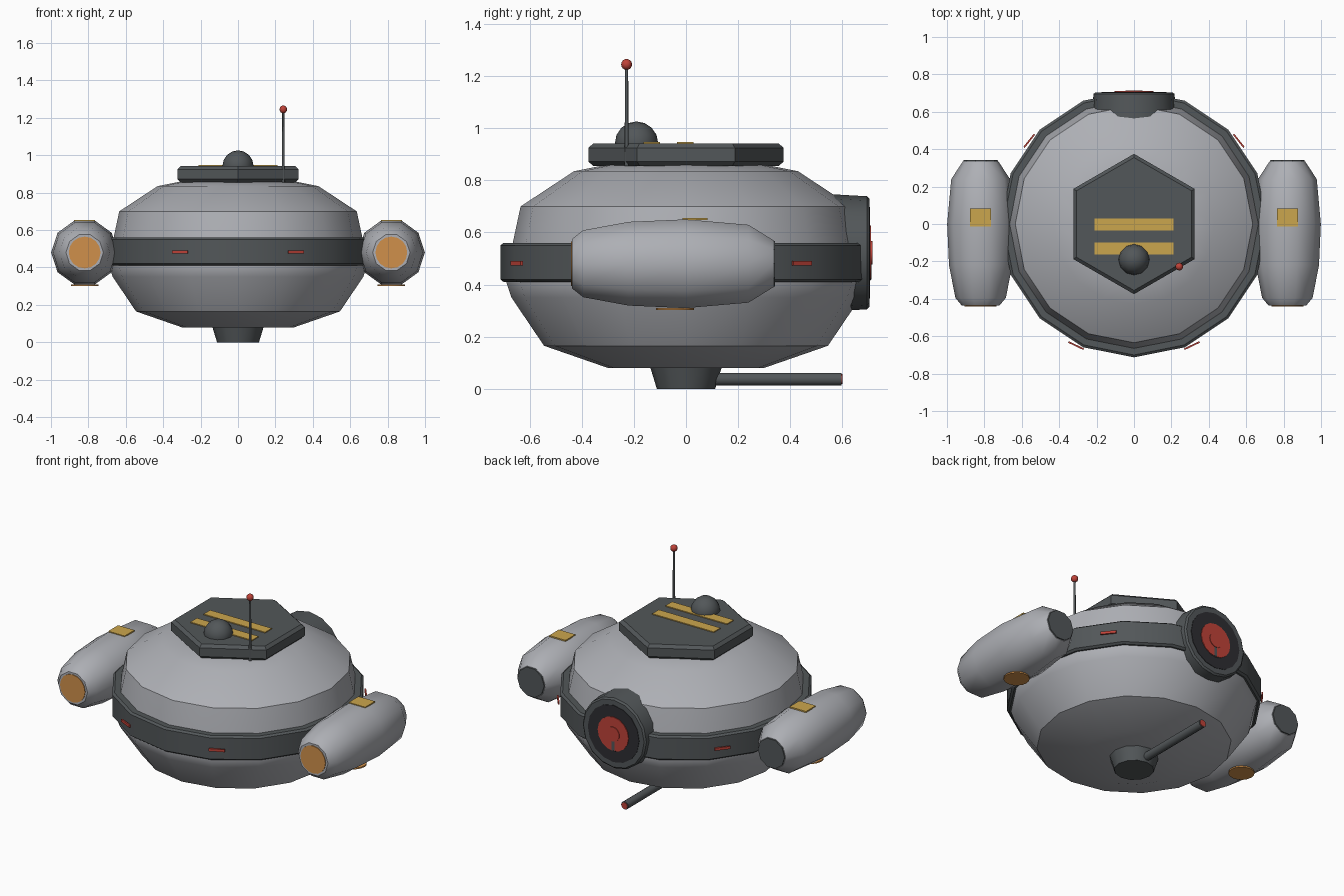
import bpy, bmesh, math
from mathutils import Matrix, Vector

if "Cube" in bpy.data.objects:
    bpy.data.objects.remove(bpy.data.objects["Cube"])


def material(name, rgb):
    m = bpy.data.materials.new(name)
    m.diffuse_color = (*rgb, 1)
    m.use_nodes = True
    m.node_tree.nodes["Principled BSDF"].inputs["Base Color"].default_value = m.diffuse_color
    return m


GREY = material("hull grey", (0.42, 0.43, 0.46))
DARK = material("dark trim", (0.085, 0.095, 0.10))
BLACK = material("port black", (0.027, 0.027, 0.032))
YELLOW = material("marking yellow", (0.60, 0.38, 0.075))
ORANGE = material("intake orange", (0.63, 0.28, 0.07))
RED = material("signal red", (0.52, 0.055, 0.04))


def finish(name, bm, mat, angle=30):
    bmesh.ops.recalc_face_normals(bm, faces=bm.faces)
    me = bpy.data.meshes.new(name)
    bm.to_mesh(me)
    bm.free()
    me.materials.append(mat)
    me.shade_smooth()
    me.set_sharp_from_angle(angle=math.radians(angle))
    ob = bpy.data.objects.new(name, me)
    bpy.context.collection.objects.link(ob)
    return ob


def lathe(name, profile, mat, sides=16, axis="z", at=(0, 0, 0), phase=0, angle=30, caps=True):
    """Revolve (radius, height) points around z or y."""
    bm = bmesh.new()
    rings = []
    for r, h in profile:
        ring = []
        for i in range(sides):
            a = math.radians(phase) + math.tau * i / sides
            c, s = r * math.cos(a), r * math.sin(a)
            p = (c, s, h) if axis == "z" else (c, h, s)
            ring.append(bm.verts.new(Vector(p) + Vector(at)))
        rings.append(ring)
    for a, b in zip(rings, rings[1:]):
        for i in range(sides):
            j = (i + 1) % sides
            bm.faces.new((a[i], a[j], b[j], b[i]))
    if caps:
        bm.faces.new(rings[0])
        bm.faces.new(rings[-1])
    return finish(name, bm, mat, angle)


def box(name, centre, size, mat, turn=0):
    bm = bmesh.new()
    m = Matrix.Translation(centre) @ Matrix.Rotation(turn, 4, "Z") @ Matrix.Diagonal((*size, 1))
    bmesh.ops.create_cube(bm, size=1, matrix=m)
    return finish(name, bm, mat)


def ball(name, centre, radius, mat, segments, rings):
    bm = bmesh.new()
    bmesh.ops.create_uvsphere(bm, u_segments=segments, v_segments=rings, radius=radius,
                              matrix=Matrix.Translation(centre))
    return finish(name, bm, mat, 40)


# Saucer body and belt
lathe("hull", [(0.30, 0.08), (0.545, 0.165), (0.67, 0.35), (0.69, 0.41), (0.665, 0.56),
               (0.635, 0.70), (0.43, 0.835), (0.28, 0.865)], GREY)
lathe("belt", [(0.66, 0.41), (0.70, 0.41), (0.713, 0.42), (0.713, 0.55), (0.70, 0.56),
               (0.64, 0.56)], DARK, caps=False)

# Belt lights
for side in (-1, 1):
    for label, x, y in (("front", 0.31, -0.65), ("rear", 0.56, 0.445)):
        a = math.atan2(y, side * x)
        box(f"{label}_belt_light", (side * x, y, 0.482), (0.09, 0.009, 0.016), RED, a + math.pi / 2)

# Roof hatch, stripes, dome and antenna
lathe("roof_hatch", [(0.355, 0.855), (0.375, 0.872), (0.375, 0.925), (0.355, 0.942)], DARK,
      sides=6, phase=90)
for y in (-0.132, -0.003):
    box("roof_stripe", (0, y, 0.943), (0.42, 0.064, 0.009), YELLOW)
ball("roof_dome", (0, -0.19, 0.943), 0.083, DARK, 12, 8)
lathe("antenna_rod", [(0.008, 0.855), (0.006, 1.24)], DARK, sides=8, at=(0.242, -0.228, 0), angle=50)
ball("antenna_tip", (0.242, -0.228, 1.245), 0.021, RED, 10, 8)

# Side pods
POD = [(0.10, -0.437), (0.135, -0.395), (0.169, -0.22), (0.179, 0.0), (0.157, 0.24), (0.095, 0.335)]
for side in (-1, 1):
    at = (side * 0.82, 0, 0.48)
    lathe("pod", POD, GREY, sides=10, axis="y", at=at, angle=40)
    lathe("pod_intake", [(0.085, -0.435), (0.085, -0.441)], ORANGE, sides=16, axis="y", at=at)
    lathe("pod_rear_cap", [(0.093, 0.333), (0.091, 0.341)], DARK, sides=10, axis="y", at=at)
    box("pod_top_plate", (at[0], 0.035, 0.651), (0.112, 0.095, 0.008), YELLOW)
    lathe("pod_bottom_plate", [(0.073, 0.302), (0.073, 0.31)], ORANGE,
          at=(at[0], -0.043, 0))

# Rear port
port = (0, 0, 0.522)
lathe("rear_port", [(0.228, 0.50), (0.217, 0.695), (0.207, 0.704)], DARK, sides=16, axis="y", at=port)
for name, r, y, mat in (("port_disc", 0.175, 0.707, BLACK), ("port_lens", 0.105, 0.711, RED),
                        ("port_button", 0.045, 0.715, RED)):
    lathe(name, [(r, 0.70), (r, y)], mat, sides=16, axis="y", at=port)

# Belly turret and barrel
lathe("belly_turret", [(0.112, 0), (0.138, 0.085)], DARK, sides=12, angle=40)
lathe("barrel", [(0.025, 0.05), (0.025, 0.596)], DARK, sides=10, axis="y", at=(0, 0, 0.037), angle=40)
lathe("barrel_tip", [(0.02, 0.594), (0.02, 0.6)], RED, sides=10, axis="y", at=(0, 0, 0.037), angle=40)
